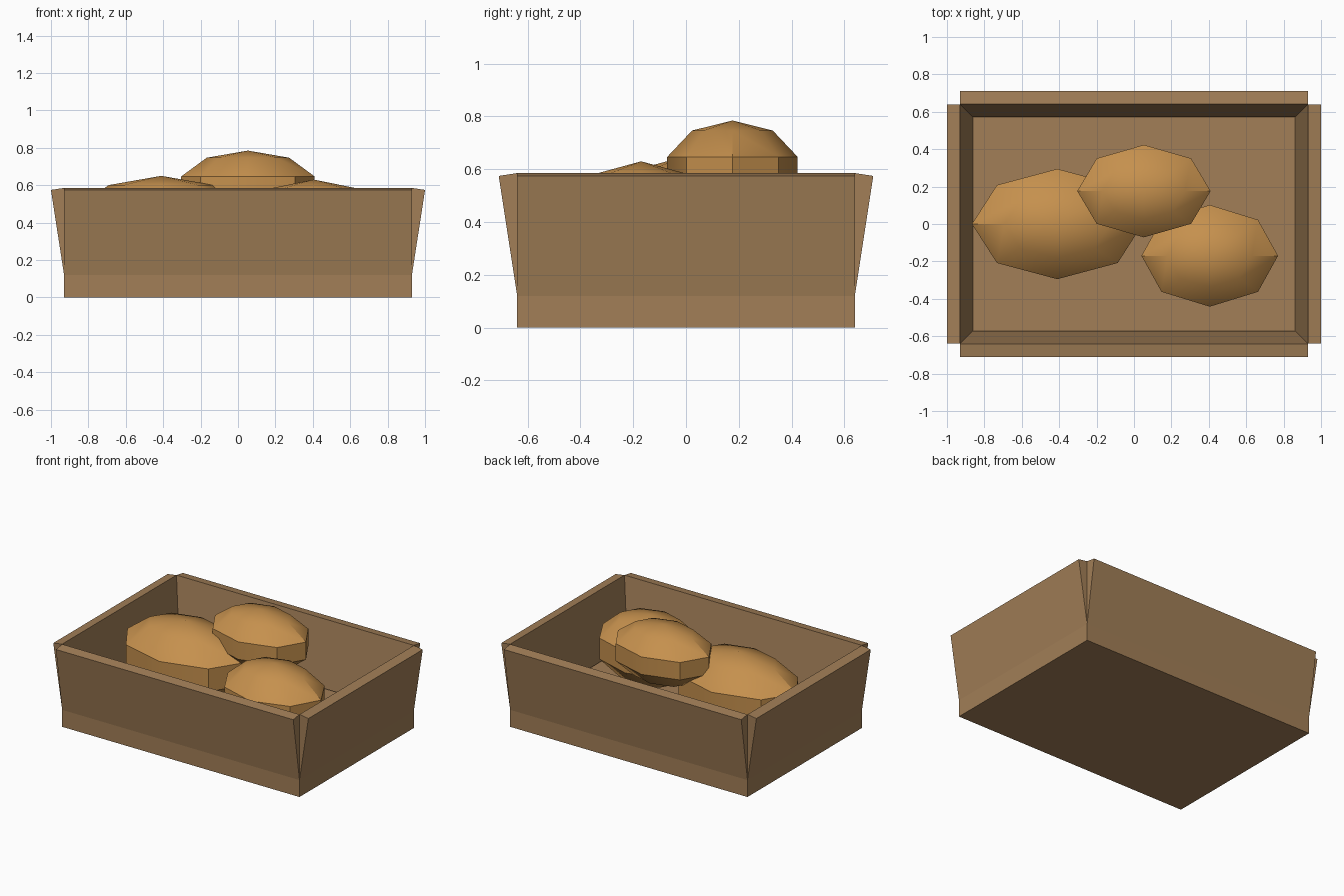
import bpy, bmesh, math
from mathutils import Matrix, Vector

if "Cube" in bpy.data.objects:
    bpy.data.objects.remove(bpy.data.objects["Cube"])

HX, HY, BASE = 0.93, 0.64, 0.12      # half sizes of the base, base height
THICK, TILT = 0.07, math.radians(8.75)
WALL = 0.46                          # wall board height along its slope


def material(name, rgb):
    m = bpy.data.materials.new(name)
    m.diffuse_color = (*rgb, 1)
    m.use_nodes = True
    m.node_tree.nodes["Principled BSDF"].inputs["Base Color"].default_value = m.diffuse_color
    return m


wood = material("crate_brown", (0.36, 0.21, 0.095))
crust = material("crust_brown", (0.56, 0.28, 0.075))


def finish(name, bm, mat):
    me = bpy.data.meshes.new(name)
    bm.to_mesh(me)
    bm.free()
    ob = bpy.data.objects.new(name, me)
    bpy.context.collection.objects.link(ob)
    me.materials.append(mat)
    return ob


def box(name, size, centre, place=Matrix()):
    bm = bmesh.new()
    bmesh.ops.create_cube(bm, size=1)
    bmesh.ops.scale(bm, vec=size, verts=bm.verts)
    bmesh.ops.translate(bm, vec=centre, verts=bm.verts)
    bmesh.ops.transform(bm, matrix=place, verts=bm.verts)
    return finish(name, bm, wood)


# solid base slab
box("base", (2 * HX, 2 * HY, BASE), (0, 0, BASE / 2))

# four boards leaning outward, each hinged on a top edge of the base
for i, (name, reach, half) in enumerate([
        ("front_wall", HY, HX), ("right_wall", HX, HY),
        ("back_wall", HY, HX), ("left_wall", HX, HY)]):
    place = (Matrix.Rotation(i * math.pi / 2, 4, 'Z')
             @ Matrix.Translation((0, -reach, BASE))
             @ Matrix.Rotation(TILT, 4, 'X'))
    box(name, (2 * half, THICK, WALL), (0, THICK / 2, WALL / 2), place)


# bread loaves: stretched eight-sided spheres with five bands
def loaf(name, centre, radii):
    bm = bmesh.new()
    bmesh.ops.create_uvsphere(bm, u_segments=8, v_segments=5, radius=1)
    bmesh.ops.scale(bm, vec=radii, verts=bm.verts)
    bmesh.ops.translate(bm, vec=centre, verts=bm.verts)
    ob = finish(name, bm, crust)
    bpy.ops.object.select_all(action='DESELECT')
    ob.select_set(True)
    bpy.context.view_layer.objects.active = ob
    bpy.ops.object.shade_smooth_by_angle(angle=math.radians(35))


loaf("left_loaf", (-0.41, 0.0, 0.39), (0.48, 0.31, 0.26))
loaf("right_loaf", (0.405, -0.17, 0.39), (0.384, 0.286, 0.24))
loaf("top_loaf", (0.053, 0.176, 0.585), (0.375, 0.26, 0.2))
